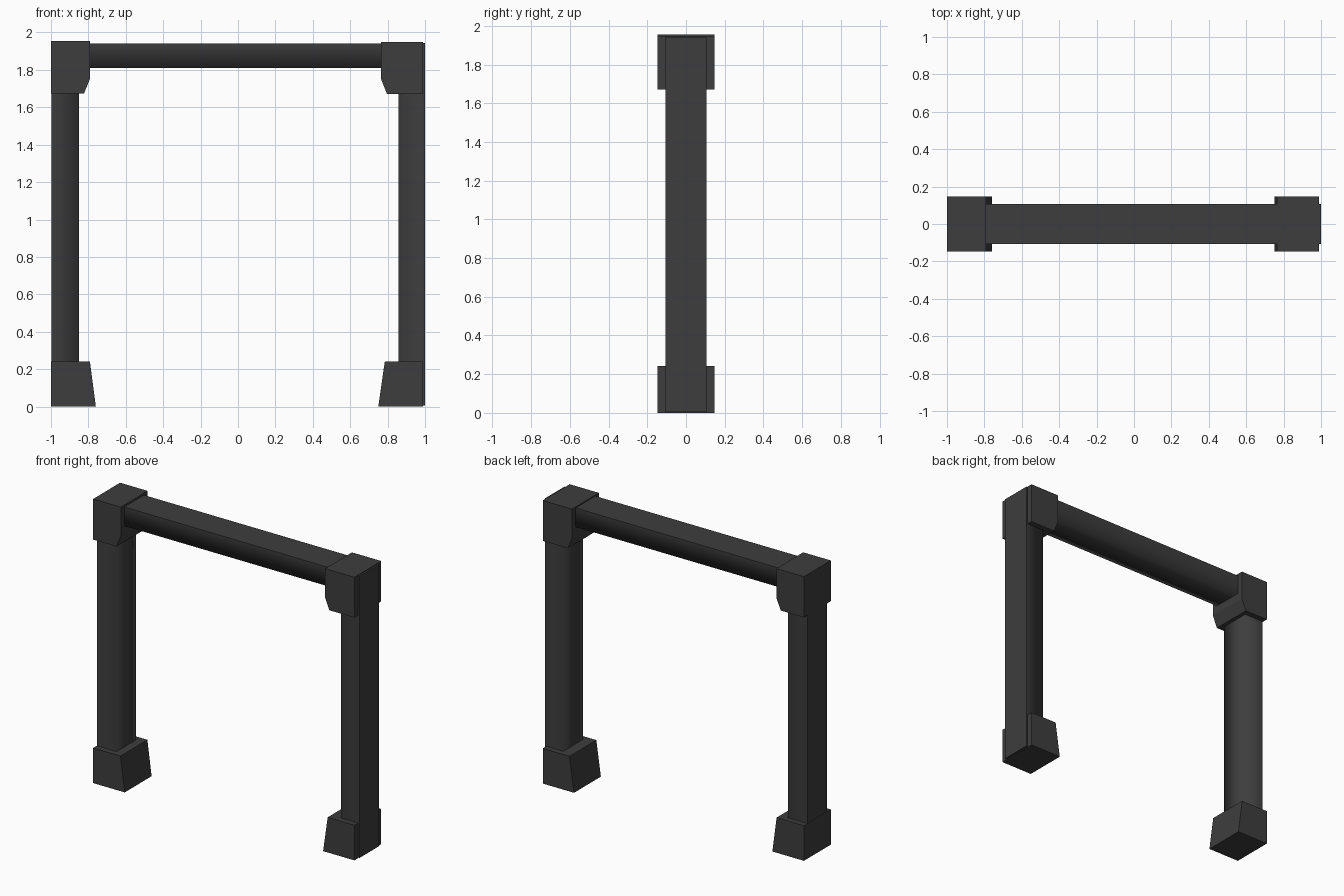
import bpy, bmesh

if "Cube" in bpy.data.objects:
    bpy.data.objects.remove(bpy.data.objects["Cube"])

# One charcoal colour for the whole frame
mat = bpy.data.materials.new("charcoal")
mat.diffuse_color = (0.047, 0.047, 0.047, 1)
mat.use_nodes = True
mat.node_tree.nodes["Principled BSDF"].inputs["Base Color"].default_value = mat.diffuse_color


def extrude_profile(name, pts, half_depth):
    """Extrude an outline in the x/z plane symmetrically along y."""
    bm = bmesh.new()
    face = bm.faces.new([bm.verts.new((x, -half_depth, z)) for x, z in pts])
    new = bmesh.ops.extrude_face_region(bm, geom=[face])["geom"]
    bmesh.ops.translate(bm, vec=(0, 2 * half_depth, 0),
                        verts=[v for v in new if isinstance(v, bmesh.types.BMVert)])
    bmesh.ops.recalc_face_normals(bm, faces=bm.faces)
    me = bpy.data.meshes.new(name)
    bm.to_mesh(me)
    bm.free()
    me.materials.append(mat)
    ob = bpy.data.objects.new(name, me)
    bpy.context.collection.objects.link(ob)
    return ob


def bar(name, x0, x1, z0, z1, outer):
    """Bar with smooth inner corners; its outer face and both ends stay sharp."""
    ob = extrude_profile(name, [(x0, z0), (x1, z0), (x1, z1), (x0, z1)], 0.107)
    axis, value = outer
    length_axis = 0 if axis == 2 else 2
    me = ob.data
    me.shade_smooth()
    for e in me.edges:
        a, b = (me.vertices[i].co for i in e.vertices)
        on_outer = abs(a[axis] - value) < 1e-4 and abs(b[axis] - value) < 1e-4
        lengthwise = abs(a[length_axis] - b[length_axis]) > 0.1
        e.use_edge_sharp = on_outer or not lengthwise


# Posts and top beam
bar("left_post", -0.998, -0.85, 0.01, 1.9, (0, -0.998))
bar("right_post", 0.858, 1.0, 0.005, 1.943, (0, 1.0))
bar("top_beam", -0.9, 0.9, 1.81, 1.941, (2, 1.941))

# Corner blocks (chamfered inner bottom edge) and flared feet
# side, outer x, block inner x, block chamfer x, block bottom, block top, foot top x, foot bottom x
for side, xo, xb, xc, zb, zt, ft, fb in (
        ("left", -1.0, -0.79, -0.823, 1.675, 1.955, -0.792, -0.76),
        ("right", 0.988, 0.765, 0.797, 1.67, 1.948, 0.785, 0.75)):
    extrude_profile(side + "_corner_block",
                    [(xo, zb), (xc, zb), (xb, zb + 0.08), (xb, zt), (xo, zt)], 0.146)
    extrude_profile(side + "_foot",
                    [(xo, 0), (fb, 0), (ft, 0.242), (xo, 0.242)], 0.146)
